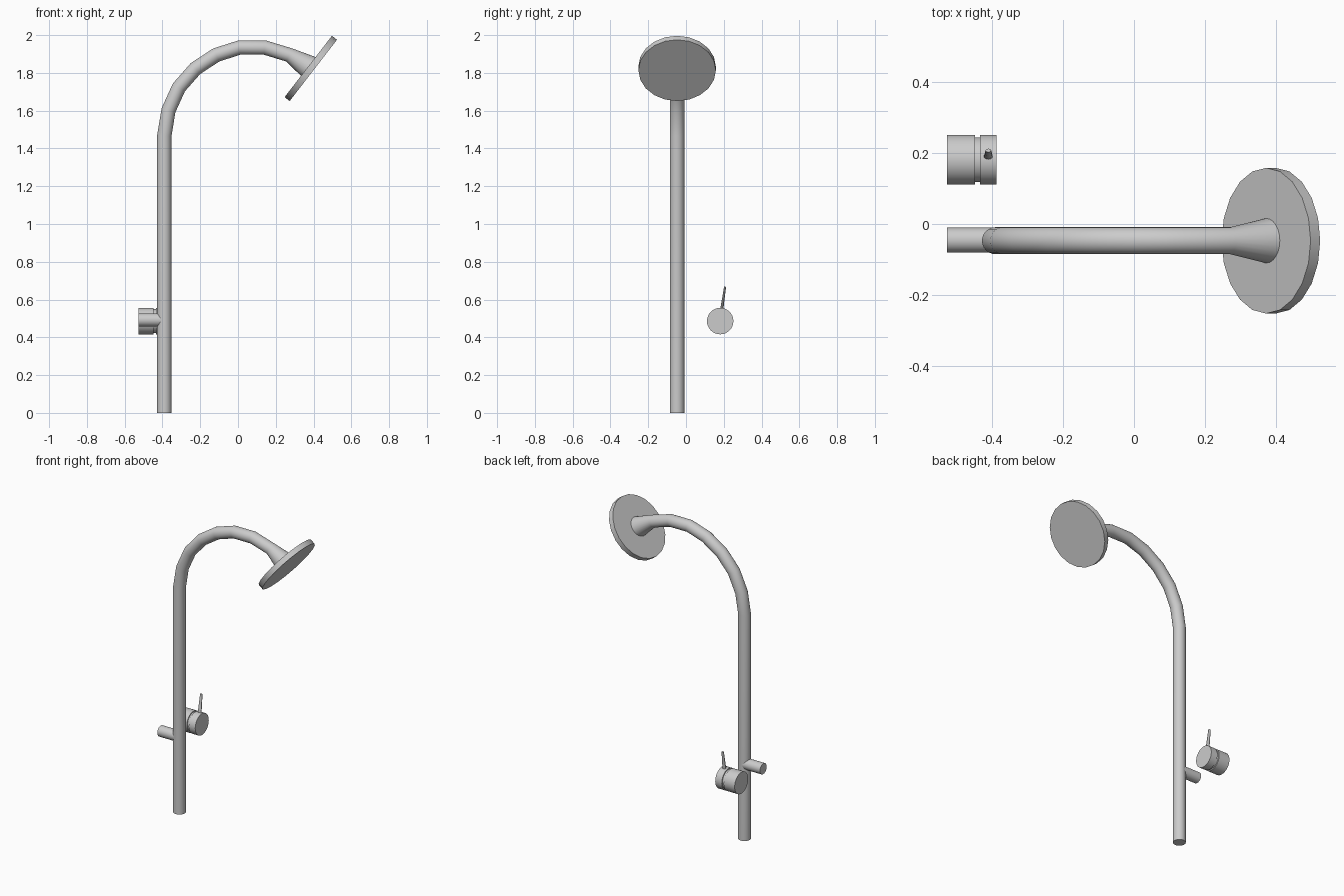
import bpy, bmesh
from math import cos, sin, tau, radians
from mathutils import Vector

if "Cube" in bpy.data.objects:
    bpy.data.objects.remove(bpy.data.objects["Cube"])


def loft(name, rings, sides, squash=1.0):
    """Capped tube through rings of (centre, axis, radius); axes lie near any direction."""
    bm = bmesh.new()
    loops = []
    for centre, axis, radius in rings:
        t = Vector(axis).normalized()
        ref = Vector((0, 1, 0))
        v = t.cross(ref).normalized()
        u = v.cross(t).normalized()
        loops.append([bm.verts.new(Vector(centre)
                      + u * cos(tau * i / sides) * radius * squash
                      + v * sin(tau * i / sides) * radius) for i in range(sides)])
    for a, b in zip(loops, loops[1:]):
        for i in range(sides):
            j = (i + 1) % sides
            bm.faces.new((a[i], a[j], b[j], b[i]))
    bm.faces.new(loops[0])
    bm.faces.new(loops[-1])
    bmesh.ops.recalc_face_normals(bm, faces=bm.faces)
    mesh = bpy.data.meshes.new(name)
    bm.to_mesh(mesh)
    bm.free()
    ob = bpy.data.objects.new(name, mesh)
    bpy.context.collection.objects.link(ob)
    bpy.ops.object.select_all(action='DESELECT')
    ob.select_set(True)
    bpy.context.view_layer.objects.active = ob
    bpy.ops.object.shade_smooth_by_angle(angle=radians(35))
    return ob


PY = -0.047                       # pipe plane
X = (1, 0, 0)
head_dir = Vector((0.79, 0, -0.61)).normalized()

# Riser pipe with bent top and flared end
path = [(-0.39, 0), (-0.39, 1.468), (-0.368, 1.602), (-0.313, 1.723),
        (-0.225, 1.823), (-0.115, 1.895), (0.007, 1.934), (0.142, 1.934),
        (0.271, 1.895), (0.372, 1.834)]
pts = [Vector((x, PY, z)) for x, z in path]
rings = []
for i, p in enumerate(pts):
    if i == 0:
        axis = Vector((0, 0, 1))
    elif i == len(pts) - 1:
        axis = head_dir
    else:
        axis = (p - pts[i - 1]).normalized() + (pts[i + 1] - p).normalized()
    rings.append((p, axis, 0.063 if i == len(pts) - 1 else 0.038))
loft("riser_pipe", rings, 24)

# Shower head disc
back = pts[-1]
loft("shower_head", [(back, head_dir, 0.205),
                     (back + head_dir * 0.034, head_dir, 0.205)], 20)

# Wall inlet stub
loft("inlet_stub", [((-0.527, PY + 0.002, 0.492), X, 0.035),
                    ((-0.39, PY + 0.002, 0.492), X, 0.035)], 24)

# Mixer valve body with a groove
VY, VZ = 0.181, 0.486
profile = [(-0.527, 0.07), (-0.448, 0.07), (-0.448, 0.063),
           (-0.434, 0.063), (-0.434, 0.07), (-0.387, 0.07)]
loft("mixer_valve", [((x, VY, VZ), X, r) for x, r in profile], 32)

# Valve lever
base, tip = Vector((-0.41, 0.188, 0.54)), Vector((-0.41, 0.207, 0.668))
loft("valve_lever", [(base, tip - base, 0.013), (tip, tip - base, 0.008)], 10, 0.65)
